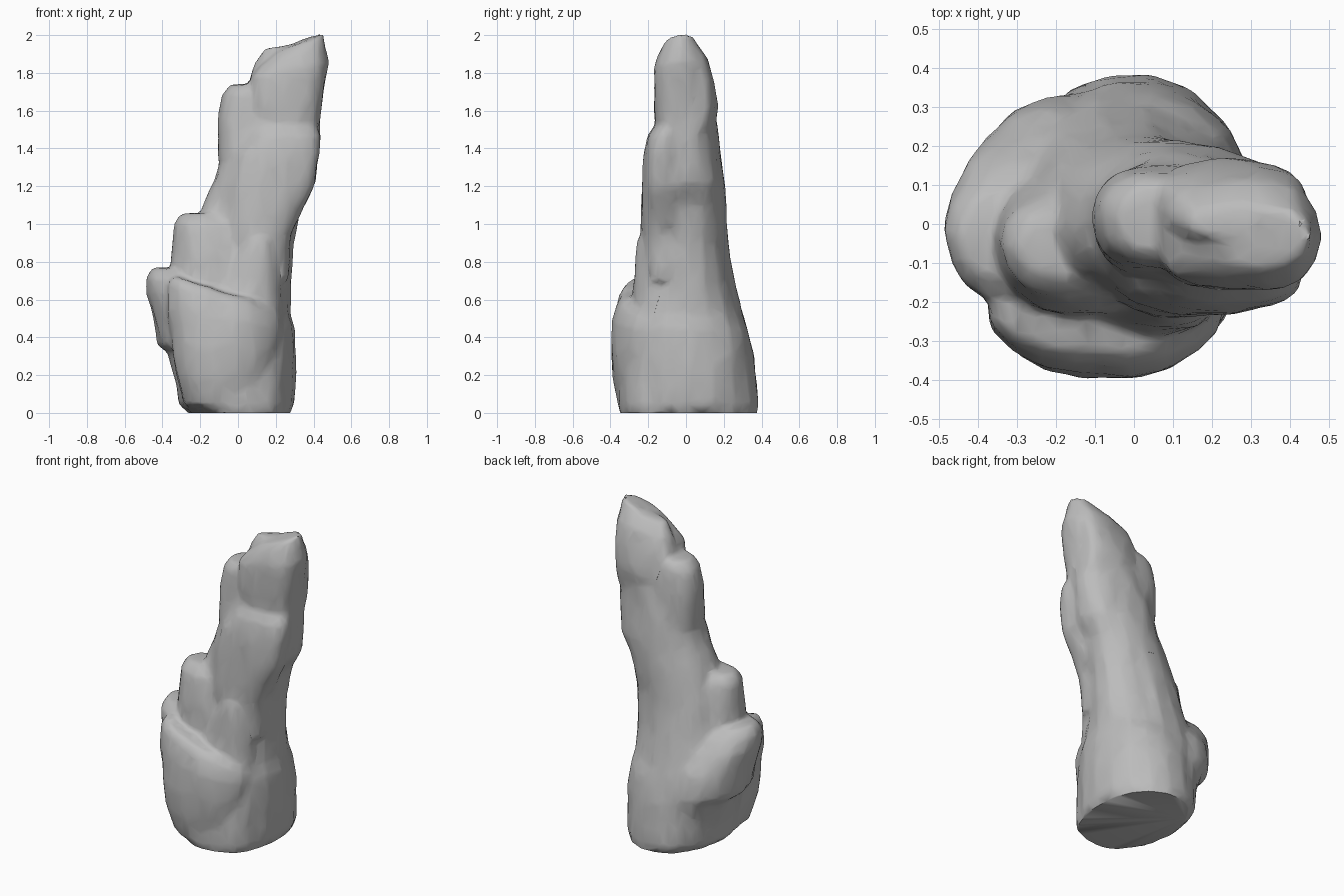
import bpy, bmesh, math
from mathutils import Vector, noise

cube = bpy.data.objects.get("Cube")
if cube:
    bpy.data.objects.remove(cube)

SIDES = 18
bm = bmesh.new()


def lump(sections, tilt_x=0, tilt_y=0, power=2.4):
    """Loft rounded rings (z, left, right, front, back); the tilt grows with height."""
    rings = []
    low, high = sections[0][0], sections[-1][0]
    for z, x0, x1, y0, y1 in sections:
        rise = ((z - low) / (high - low)) ** 2
        ring = []
        for i in range(SIDES):
            a = math.tau * i / SIDES
            c, s = math.cos(a), math.sin(a)
            dx = math.copysign(abs(c) ** (2 / power), c) * (x1 - x0) / 2
            dy = math.copysign(abs(s) ** (2 / power), s) * (y1 - y0) / 2
            ring.append(bm.verts.new(((x0 + x1) / 2 + dx, (y0 + y1) / 2 + dy,
                                      z + rise * (tilt_x * dx + tilt_y * dy))))
        rings.append(ring)
    for a, b in zip(rings, rings[1:]):
        for i in range(SIDES):
            j = (i + 1) % SIDES
            bm.faces.new((a[i], a[j], b[j], b[i]))
    bm.faces.new(rings[0][::-1])
    bm.faces.new(rings[-1])


# leaning core, from the foot to below the peak
lump([(-.03, -.22, .27, -.34, .37), (.05, -.31, .3, -.36, .385), (.3, -.34, .305, -.35, .36),
      (.44, -.36, .305, -.32, .33), (.52, -.35, .28, -.29, .3), (.7, -.31, .28, -.23, .25),
      (.9, -.25, .29, -.2, .22), (1.1, -.18, .34, -.19, .21), (1.22, -.13, .41, -.19, .2),
      (1.45, -.06, .435, -.17, .17), (1.65, .04, .43, -.13, .15)], 0, 0, 2.15)
# left hump of the shoulder, wrapping round to the back
lump([(.14, -.32, .1, -.25, .28), (.32, -.37, .1, -.25, .33), (.36, -.42, .1, -.25, .33),
      (.5, -.45, .1, -.24, .29), (.62, -.485, .05, -.23, .22), (.7, -.485, 0, -.21, .15),
      (.75, -.45, -.05, -.16, .09)], -.08, 0, 2.2)
# front apron, its top falling away to the right-hand side
lump([(.04, -.28, .12, -.35, 0), (.2, -.33, .17, -.385, 0), (.36, -.35, .21, -.395, 0),
      (.5, -.37, .23, -.385, 0), (.6, -.37, .22, -.36, 0), (.64, -.35, .18, -.33, -.05)], -.3)
# rounded ledge above the shoulder
lump([(.5, -.36, .1, -.24, .18), (.82, -.345, .1, -.22, .12), (1, -.335, .05, -.19, .08),
      (1.055, -.3, 0, -.14, .04)])
# stepped rib between the ledge and the upper pillar
lump([(.8, -.22, .2, -.2, .15), (1.05, -.2, .2, -.16, .14), (1.2, -.14, .2, -.12, .12)])
# front buttress and the knob at its foot
lump([(.7, -.04, .27, -.2, 0), (.95, -.06, .28, -.23, 0), (1.2, -.04, .4, -.23, 0),
      (1.38, .0, .43, -.22, 0), (1.47, .06, .43, -.2, 0), (1.55, .12, .4, -.15, 0)], 0, .1, 2.7)
lump([(.45, -.12, .2, -.31, 0), (.6, -.11, .23, -.28, 0), (.78, -.06, .23, -.265, 0),
      (.92, .02, .22, -.245, 0)])
# upper pillar
lump([(1.2, -.08, .2, -.12, .13), (1.36, -.105, .22, -.13, .15), (1.55, -.105, .22, -.12, .15),
      (1.69, -.08, .2, -.1, .13), (1.74, -.04, .16, -.07, .1)], .06)
# peak, a broad front slab and a narrower one behind it
lump([(1.42, .16, .42, -.15, .1), (1.6, .07, .44, -.17, .12), (1.82, .07, .48, -.17, .1),
      (1.88, .12, .46, -.15, .08), (1.96, .2, .45, -.11, .04)], .35, .08, 2.6)
lump([(1.5, .1, .42, -.06, .15), (1.62, .06, .43, -.06, .165), (1.76, .06, .44, -.06, .145),
      (1.88, .09, .43, -.05, .11), (1.95, .14, .42, -.04, .05)], .18, -.1, 2.6)

mesh = bpy.data.meshes.new("rock_spire")
bm.to_mesh(mesh)
bm.free()
rock = bpy.data.objects.new("rock_spire", mesh)
bpy.context.collection.objects.link(rock)
bpy.context.view_layer.objects.active = rock
rock.select_set(True)

# fuse the lumps into one weathered surface
fuse = rock.modifiers.new("fuse", 'REMESH')
fuse.mode = 'VOXEL'
fuse.voxel_size = .016
soften = rock.modifiers.new("soften", 'SMOOTH')
soften.iterations = 6
for name in ("fuse", "soften"):
    bpy.ops.object.modifier_apply(modifier=name)

# chipped, uneven stone: broad bumps stretched upward, and a flat foot
normals = [v.normal.copy() for v in mesh.vertices]
for v, n in zip(mesh.vertices, normals):
    p = Vector((v.co.x * 6, v.co.y * 6, v.co.z * 3))
    v.co += n * (.003 + .01 * noise.noise(p) + .006 * noise.noise(p * 2.3))
    v.co.z = max(v.co.z, 0)

# broader planes, as in hewn stone
facet = rock.modifiers.new("facet", 'DECIMATE')
facet.ratio = .1
bpy.ops.object.modifier_apply(modifier="facet")
bpy.ops.object.shade_smooth_by_angle(angle=math.radians(50))

stone = bpy.data.materials.new("grey_stone")
stone.use_nodes = True
grey = (.5, .5, .5, 1)
stone.diffuse_color = grey
stone.node_tree.nodes["Principled BSDF"].inputs["Base Color"].default_value = grey
mesh.materials.clear()
mesh.materials.append(stone)
